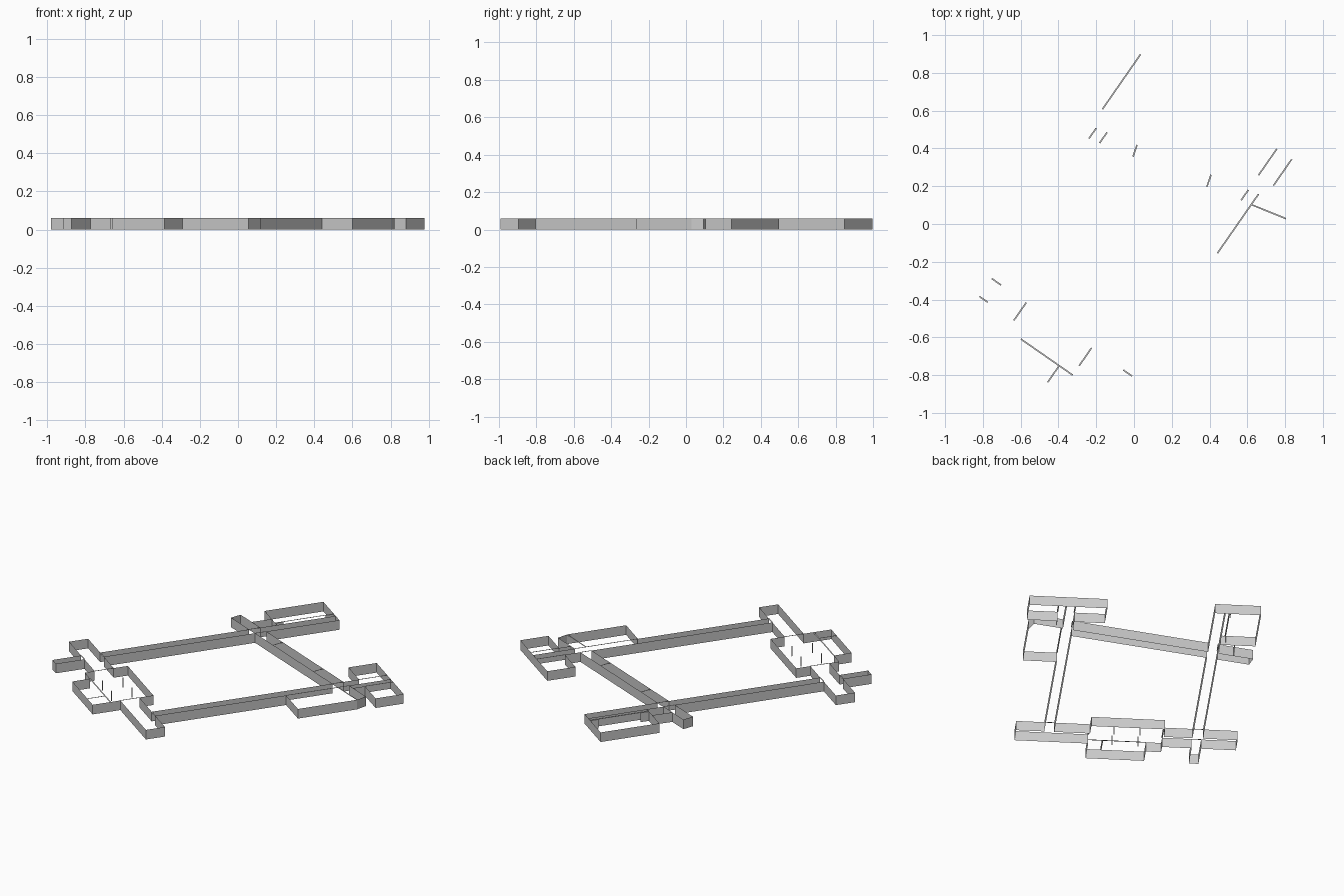
import bpy
import bmesh
from math import radians

H = 0.06                 # wall height
TURN = radians(-34.8)    # the whole plan is turned on the site
SLOPE = 0.2256           # skew of the link corridor

cube = bpy.data.objects.get("Cube")
if cube:
    bpy.data.objects.remove(cube)

grey = bpy.data.materials.new("wall_grey")
grey.use_nodes = True
colour = (0.6, 0.6, 0.6, 1)
grey.diffuse_color = colour
grey.node_tree.nodes["Principled BSDF"].inputs["Base Color"].default_value = colour


def finish(name, bm):
    mesh = bpy.data.meshes.new(name)
    bm.to_mesh(mesh)
    bm.free()
    mesh.materials.append(grey)
    obj = bpy.data.objects.new(name, mesh)
    obj.rotation_euler.z = TURN
    bpy.context.collection.objects.link(obj)


def walls(name, *runs):
    """Thin wall sheets standing on each run of plan points."""
    bm = bmesh.new()
    for run in runs:
        low = [bm.verts.new((x, y, 0)) for x, y in run]
        top = [bm.verts.new((x, y, H)) for x, y in run]
        for i in range(len(run) - 1):
            bm.faces.new((low[i], low[i + 1], top[i + 1], top[i]))
    finish(name, bm)


def lintel(name, a, b, w=0.004):
    """Narrow strip over an open passage between two rooms."""
    dx, dy = b[0] - a[0], b[1] - a[1]
    n = (dx * dx + dy * dy) ** 0.5
    ox, oy = -dy / n * w, dx / n * w
    bm = bmesh.new()
    bm.faces.new([bm.verts.new((p[0] + s * ox, p[1] + s * oy, H))
                  for p, s in ((a, -1), (b, -1), (b, 1), (a, 1))])
    finish(name, bm)


def back(x):             # back side of the link corridor
    return x, 0.405 + SLOPE * x


def front(x):            # front side of the link corridor
    return x, 0.337 + SLOPE * x


# Plan lines shared by several rooms
L0, L1 = -0.454, -0.394      # left corridor sides
R0, R1 = 0.394, 0.451        # right corridor sides
END, HALL, FOOT = 0.758, -0.667, -0.782
C0, C1, CB, CF = -0.231, 0.19, -0.582, -0.842   # central hall

# Left corridor, with gaps where the link corridor crosses
walls("left_corridor",
      [(L0, HALL), front(L0)], [back(L0), (L0, END)],
      [(L1, HALL), front(L1)], [back(L1), (L1, END), (L0, END)])

# Right corridor
walls("right_corridor",
      [(R0, HALL), front(R0)], [back(R0), (R0, 0.588)],
      [(R1, HALL), (R1, 0.127)], [back(R1), (R1, END), (R0, END)])

# Skewed link corridor and its two end stubs
walls("link_corridor", [back(L1), back(R0)], [front(L1), front(R0)])
walls("left_link_stub", [back(L0), back(-0.656), front(-0.638), front(L0)])
walls("right_link_stub", [back(R1), back(0.621), front(0.645)])
for i, x in enumerate((-0.226, 0.186)):
    lintel(f"link_doorway_{i}", back(x), front(x + 0.018))
for i, x in enumerate((L0, L1, R0, R1)):
    lintel(f"link_crossing_{i}", back(x), front(x))

# Rooms at the back ends of the corridors
AX, AY = -0.656, 0.403
walls("back_left_room", [(L0, END), (AX, END), (AX, AY), (L0, AY)],
      [(-0.484, AY), (-0.484, AY + 0.05)], [(-0.484, END - 0.05), (-0.484, END)])
walls("back_left_lobby", [(-0.54, AY), back(-0.543)])
lintel("back_left_opening", (-0.484, AY), (-0.484, END))

BY = 0.588
walls("back_inner_room", [(R0, END), (0.22, END), (0.22, BY), (R0, BY)])
lintel("back_inner_opening", (R0, BY), (R0, END))
walls("back_outer_room", [(R1, END), (0.664, END), (0.664, BY), (0.49, BY)])
walls("back_outer_lobby", [(0.49, BY), back(0.49)])
lintel("back_outer_opening", (0.49, BY), (0.49, END))

# Side room in front of the right stub
walls("side_room", [front(0.645), (0.645, 0.125), (R1, 0.125)])
lintel("side_room_back_opening", front(R1), front(0.645))
lintel("side_room_opening", (R1, 0.125), front(R1))

# Front cross corridors either side of the central hall
walls("front_left_corridor",
      [(C0, HALL), (L1, HALL)], [(L0, HALL), (-0.652, HALL), (-0.652, FOOT), (L0, FOOT)],
      [(-0.40, FOOT), (C0, FOOT)])
walls("front_left_porch", [(L0, FOOT), (L0, -0.955), (-0.40, -0.955), (-0.40, FOOT)])
walls("front_right_corridor",
      [(C1, HALL), (R0, HALL)], [(R1, HALL), (0.611, HALL), (0.611, FOOT), (C1, FOOT)])
lintel("left_corridor_doorway", (L0, HALL), (L1, HALL))
lintel("right_corridor_doorway", (R0, HALL), (R1, HALL))
lintel("porch_doorway", (L0, FOOT), (-0.40, FOOT))

# Central hall with its entrance bay
E0, EF = -0.144, -0.949
walls("central_hall", [(E0, CF), (C0, CF), (C0, FOOT)],
      [(C0, HALL), (C0, CB), (C1, CB), (C1, HALL)], [(C1, FOOT), (C1, CF)])
walls("entrance_bay", [(E0, CF), (E0, EF), (C1, EF), (C1, CF)])
lintel("entrance_opening", (E0, CF), (C1, CF))
lintel("entrance_divider", (0.103, CF), (0.103, EF))
lintel("hall_left_doorway", (C0, HALL), (C0, FOOT))
lintel("hall_right_doorway", (C1, HALL), (C1, FOOT))

# Four slim columns in the hall
S = 0.003
for i, x in enumerate((-0.094, 0.053)):
    for side, y in (("back", -0.661), ("front", -0.785)):
        walls(f"hall_column_{side}_{i}",
              [(x - S, y - S), (x + S, y - S), (x + S, y + S), (x - S, y + S), (x - S, y - S)])
